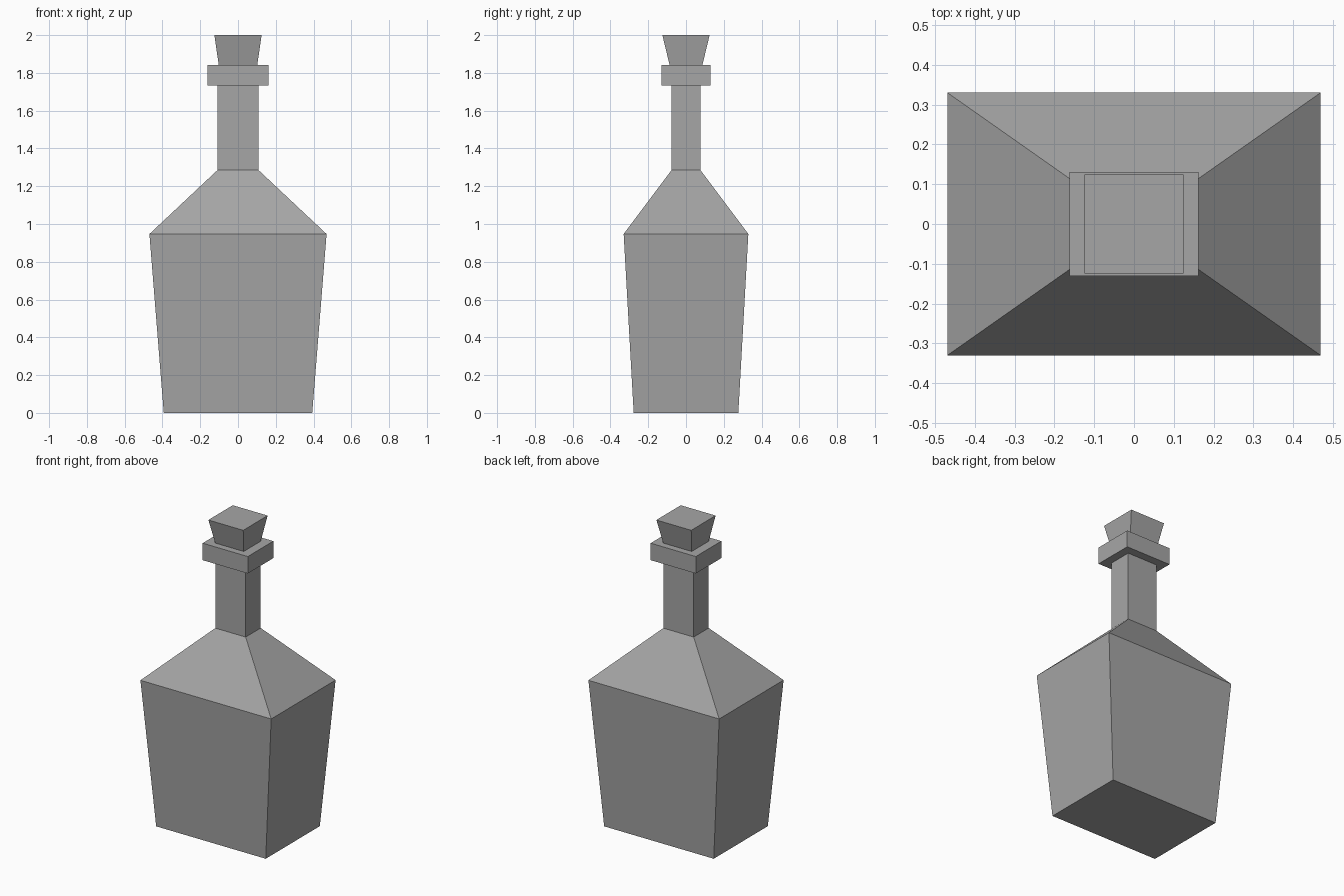
import bpy
import bmesh

cube = bpy.data.objects.get("Cube")
if cube:
    bpy.data.objects.remove(cube, do_unlink=True)

# One plain grey for the whole model
grey = bpy.data.materials.new("plain_grey")
grey.use_nodes = True
grey.diffuse_color = (0.38, 0.38, 0.38, 1)
grey.node_tree.nodes["Principled BSDF"].inputs["Base Color"].default_value = (0.38, 0.38, 0.38, 1)


def loft(name, rings):
    """Stack rectangles (half width, half depth, height) into a closed flat-faced solid."""
    bm = bmesh.new()
    corners = [(-1, -1), (1, -1), (1, 1), (-1, 1)]
    loops = [[bm.verts.new((sx * w, sy * d, z)) for sx, sy in corners]
             for w, d, z in rings]
    bm.faces.new(loops[0])
    bm.faces.new(loops[-1])
    for low, high in zip(loops, loops[1:]):
        for i in range(4):
            j = (i + 1) % 4
            bm.faces.new((low[i], low[j], high[j], high[i]))
    bmesh.ops.recalc_face_normals(bm, faces=bm.faces)
    mesh = bpy.data.meshes.new(name)
    bm.to_mesh(mesh)
    bm.free()
    mesh.materials.append(grey)
    obj = bpy.data.objects.new(name, mesh)
    bpy.context.collection.objects.link(obj)
    return obj


# Tapered body, sloping shoulders, neck and collar in one skin
loft("bottle", [
    (0.393, 0.277, 0),
    (0.469, 0.33, 0.947),
    (0.109, 0.077, 1.285),
    (0.109, 0.077, 1.732),
    (0.162, 0.131, 1.732),
    (0.162, 0.131, 1.842),
])

# Flared stopper resting in the collar
loft("stopper", [
    (0.102, 0.087, 1.842),
    (0.125, 0.125, 2.0),
])
